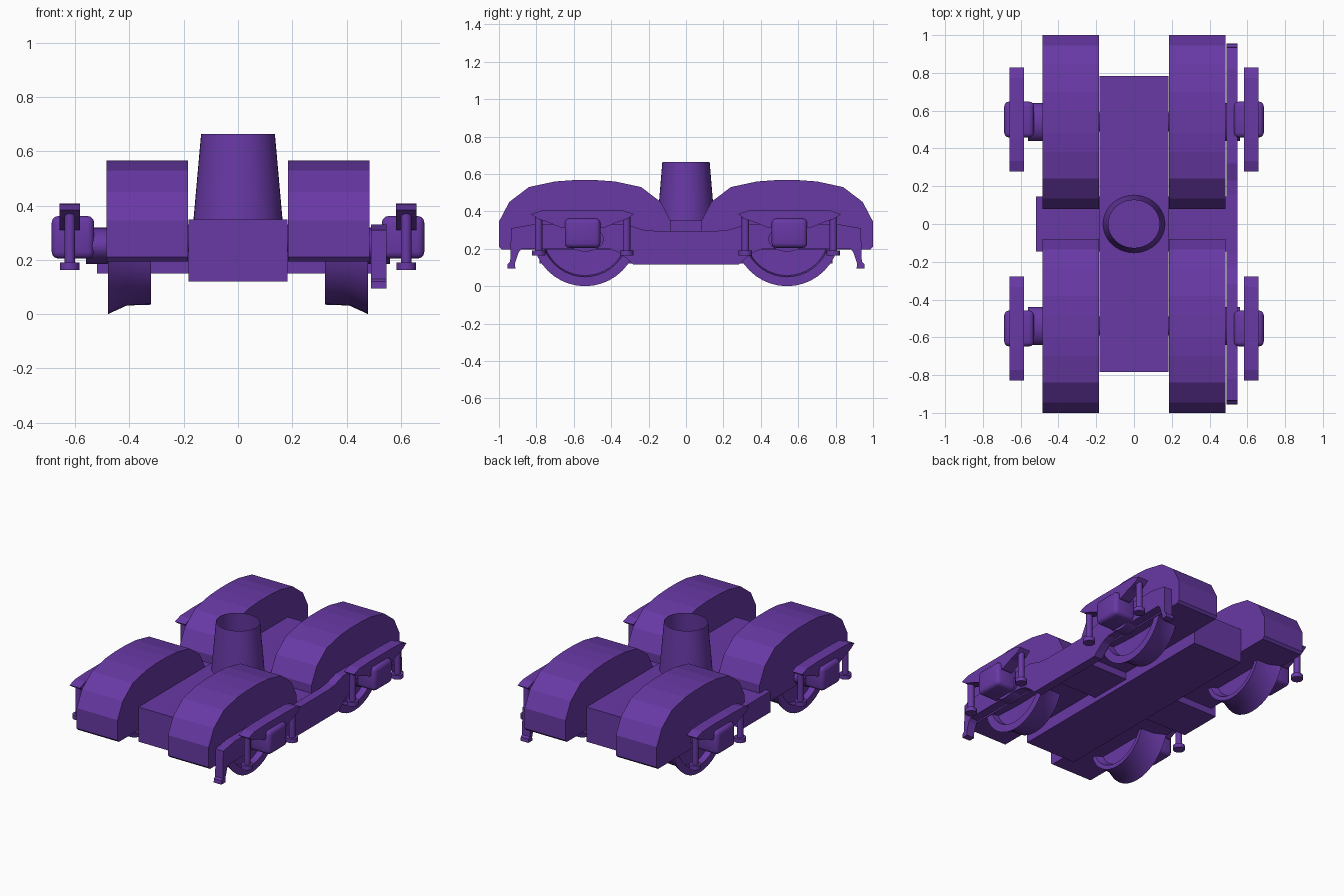
import bpy, bmesh, math
from mathutils import Matrix

if "Cube" in bpy.data.objects:
    bpy.data.objects.remove(bpy.data.objects["Cube"])

purple = bpy.data.materials.new("purple paint")
purple.diffuse_color = (0.138, 0.040, 0.376, 1)
purple.use_nodes = True
purple.node_tree.nodes["Principled BSDF"].inputs["Base Color"].default_value = purple.diffuse_color


def finish(bm, name, smooth=False):
    bmesh.ops.recalc_face_normals(bm, faces=bm.faces[:])
    me = bpy.data.meshes.new(name)
    bm.to_mesh(me)
    bm.free()
    me.materials.append(purple)
    ob = bpy.data.objects.new(name, me)
    bpy.context.collection.objects.link(ob)
    if smooth:
        bpy.ops.object.select_all(action='DESELECT')
        ob.select_set(True)
        bpy.context.view_layer.objects.active = ob
        bpy.ops.object.shade_smooth_by_angle(angle=math.radians(32))
    return ob


def box(name, lo, hi, bevel=0):
    bm = bmesh.new()
    bmesh.ops.create_cube(bm, size=1)
    for v in bm.verts:
        v.co = [(a + b) / 2 + c * (b - a) for a, b, c in zip(lo, hi, v.co)]
    if bevel:
        bmesh.ops.bevel(bm, geom=bm.edges[:], offset=bevel, segments=3, profile=0.5, affect='EDGES')
    return finish(bm, name, bevel > 0)


def extrude_x(name, profile, x0, x1):
    """Closed (y, z) profile extruded along x."""
    bm = bmesh.new()
    f = bm.faces.new([bm.verts.new((x0, y, z)) for y, z in profile])
    r = bmesh.ops.extrude_face_region(bm, geom=[f])
    for v in r["geom"]:
        if isinstance(v, bmesh.types.BMVert):
            v.co.x = x1
    return finish(bm, name)


def lathe_x(name, profile, y, z, sides=40, sy=1, sz=1):
    """(x, radius) profile spun about an axis along x."""
    bm = bmesh.new()
    rings = [[bm.verts.new((x, y + sy * r * math.cos(2 * math.pi * i / sides),
                            z + sz * r * math.sin(2 * math.pi * i / sides)))
              for i in range(sides)] for x, r in profile]
    for a, b in zip(rings, rings[1:]):
        for i in range(sides):
            j = (i + 1) % sides
            bm.faces.new((a[i], a[j], b[j], b[i]))
    bm.faces.new(rings[0])
    bm.faces.new(rings[-1])
    return finish(bm, name, True)


def upright(name, x, y, z0, z1, r0, r1, sides=16, caps=True, sy=1):
    bm = bmesh.new()
    bmesh.ops.create_cone(bm, cap_ends=caps, segments=sides, radius1=r0, radius2=r1, depth=z1 - z0,
                          matrix=Matrix.Translation((x, y, (z0 + z1) / 2)) @ Matrix.Diagonal((1, sy, 1, 1)))
    return finish(bm, name, True)


# central frame, cross beam and open pivot post
box("center_frame", (-0.183, -0.783, 0.12), (0.183, 0.783, 0.35))
box("cross_beam", (-0.52, -0.145, 0.15), (0.49, 0.145, 0.29))
upright("pivot_post", 0, 0, 0.35, 0.665, 0.164, 0.136, 40, caps=False, sy=0.93)

# half outlines, mirrored into full profiles
cover_half = [(0.445, 0.195), (0.46, 0.21), (0.46, 0.345), (0.405, 0.45),
              (0.30, 0.53), (0.16, 0.56), (0.06, 0.567)]
spring_half = [(0.11, 0.31), (0.18, 0.34), (0.24, 0.36), (0.275, 0.385), (0.22, 0.404), (0.10, 0.408)]
plate_half = [(0.28, 0.115), (0.32, 0.15), (0.36, 0.18), (0.41, 0.20), (0.88, 0.20), (0.895, 0.18),
              (0.915, 0.12), (0.912, 0.095), (0.955, 0.095), (0.953, 0.12), (0.94, 0.13),
              (0.935, 0.31), (0.82, 0.33), (0.32, 0.33), (0.23, 0.302), (0.16, 0.295)]


def mirrored(half, yc=0):
    return [(yc + y, z) for y, z in half] + [(yc - y, z) for y, z in reversed(half)]


# side frame plate, on the right side only
extrude_x("side_frame_plate", mirrored(plate_half), 0.49, 0.547)

for sy in (-1, 1):
    yc = 0.54 * sy
    lathe_x("axle", [(-0.4, 0.05), (0.4, 0.05)], yc, 0.28, 20)
    for sx in (-1, 1):
        # motor cover and wheel with outer flange and dished face
        extrude_x("wheel_cover", mirrored(cover_half, yc), 0.185 * sx, 0.485 * sx)
        lathe_x("wheel", [(sx * x, r) for x, r in
                          [(0.36, 0.20), (0.32, 0.22), (0.32, 0.247), (0.41, 0.25), (0.48, 0.282),
                           (0.48, 0.232), (0.44, 0.225), (0.43, 0.10)]], yc, 0.282)
        # axle neck and rounded axle box
        lathe_x("axle_neck", [(0.48 * sx, 0.1), (0.56 * sx, 0.1)], yc, 0.252, 32, sz=0.67)
        yb = 0.553 * sy
        xs = sorted((0.53 * sx, 0.687 * sx))
        box("axle_box", (xs[0], yb - 0.095, 0.205), (xs[1], yb + 0.095, 0.362), 0.025)
        # leaf spring with two hangers
        extrude_x("leaf_spring", mirrored(spring_half, yb), 0.583 * sx, 0.658 * sx)
        for d in (-0.235, 0.235):
            upright("spring_hanger", 0.62 * sx, yb + d, 0.18, 0.375, 0.02, 0.02)
            upright("hanger_foot", 0.62 * sx, yb + d, 0.163, 0.19, 0.036, 0.036)
